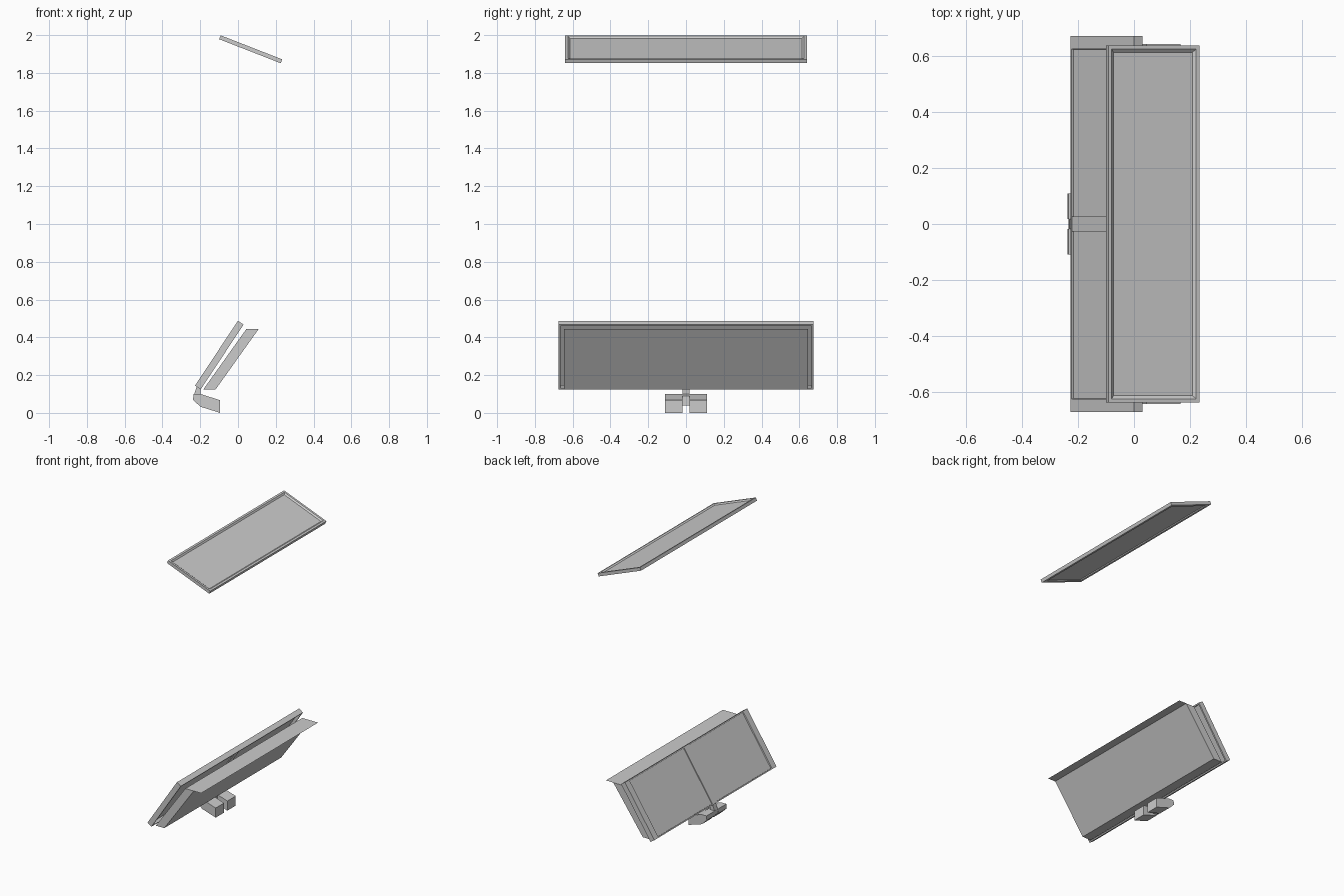
import bpy, math
from math import radians

if "Cube" in bpy.data.objects:
    bpy.data.objects.remove(bpy.data.objects["Cube"])


def make(name, verts, faces):
    me = bpy.data.meshes.new(name)
    me.from_pydata(verts, [], faces)
    me.update()
    ob = bpy.data.objects.new(name, me)
    bpy.context.collection.objects.link(ob)
    return ob


def rings(name, loops, loc, tilt):
    """Loft of centred rectangles (half x, half y, z), listed bottom to top, capped."""
    v, f = [], []
    for hx, hy, z in loops:
        v += [(-hx, -hy, z), (hx, -hy, z), (hx, hy, z), (-hx, hy, z)]
    n = len(loops)
    for i in range(n - 1):
        for k in range(4):
            a, b = 4 * i + k, 4 * i + (k + 1) % 4
            f.append((a, b, b + 4, a + 4))
    f += [(3, 2, 1, 0), tuple(range(4 * n - 4, 4 * n))]
    ob = make(name, v, f)
    ob.location = loc
    ob.rotation_euler.y = radians(tilt)
    return ob


def prism(name, pts, y0, y1):
    """Closed xz profile extruded along y."""
    n = len(pts)
    v = [(x, y0, z) for x, z in pts] + [(x, y1, z) for x, z in pts]
    f = [(i, i + n, (i + 1) % n + n, (i + 1) % n) for i in range(n)]
    f += [tuple(range(n)), tuple(range(2 * n - 1, n - 1, -1))]
    return make(name, v, f)


# Upper tilted panel: framed sheet recessed on both sides
rings("upper_panel", [
    (.150, .612, -.004), (.152, .615, -.011), (.175, .64, -.011),
    (.175, .64, .011), (.162, .626, .011), (.152, .615, .003)],
    (.067, 0, 1.925), 21.3)

# Lower back panel: shallow tray, rim towards the front
rings("back_panel", [
    (.197, .664, .002), (.197, .664, -.018), (.206, .674, -.018),
    (.206, .674, .018), (.198, .627, .018), (.198, .625, .011)],
    (-.099, 0, .306), -56.5)

# Central rib on the back panel
rings("back_rib", [(.203, .026, -.004), (.203, .026, .017)],
      (-.099, 0, .306), -56.5)

# Thick front slab with a thin ledge along its top
prism("front_slab", [(-.183, .125), (-.118, .125), (.11, .445), (.045, .445)], -.645, .645)
make("top_ledge", [(.11, -.645, .445), (.167, -.645, .445), (.167, .645, .445), (.11, .645, .445)],
     [(0, 1, 2, 3)])

# Pair of bent feet and the hub joining them to the panel
foot = [(-.235, .1), (-.238, .07), (-.2, .036), (-.095, .003), (-.095, .067), (-.198, .1)]
for side, y0, y1 in (("left", -.11, -.018), ("right", .018, .11)):
    prism(side + "_foot", [(x, z - .003 * (z < .05)) for x, z in foot], y0, y1)
prism("hub", [(-.232, .1), (-.235, .07), (-.2, .04), (-.17, .04), (-.17, .09), (-.2, .1)], -.02, .02)
prism("stem", [(-.232, .098), (-.2, .098), (-.196, .132), (-.215, .15)], -.018, .018)
